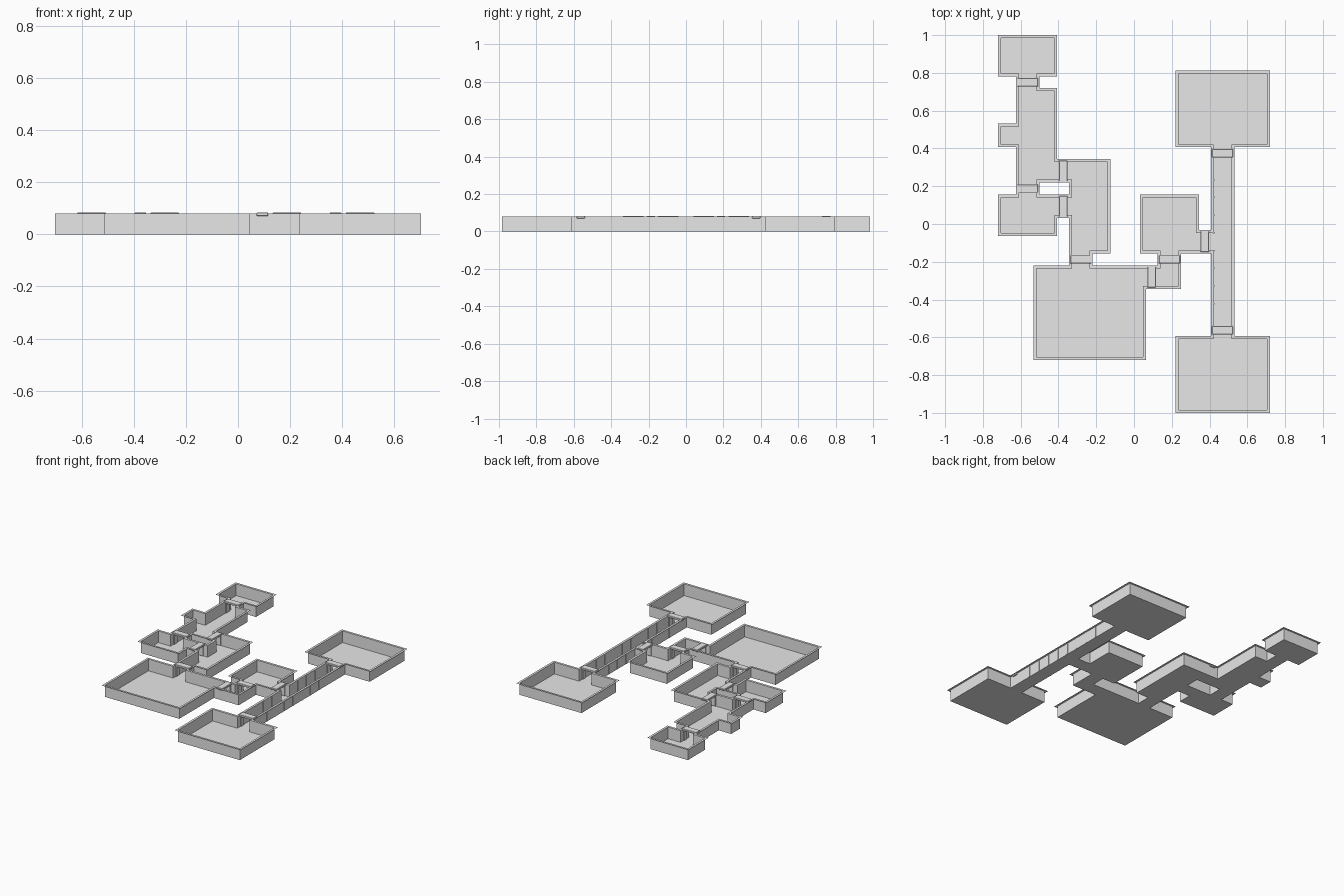
import bpy, bmesh
from mathutils import Vector

cube = bpy.data.objects.get("Cube")
if cube:
    bpy.data.objects.remove(cube, do_unlink=True)

COLS, ROWS = 15, 21
LIP = 0.0155                       # width of the flat rim around the walls
TILE = (2 - 2 * LIP) / ROWS        # plan is laid out on a square tile grid
HEIGHT = 0.08

stone = bpy.data.materials.new("light_grey_stone")
stone.use_nodes = True
stone.diffuse_color = (0.8, 0.8, 0.8, 1)
stone.node_tree.nodes["Principled BSDF"].inputs["Base Color"].default_value = (0.8, 0.8, 0.8, 1)

# Rooms as tile rectangles: first column, first row from the back, width, depth
rooms = {
    "back_right_cell": [(0, 0, 3, 2)],
    "back_right_hall": [(1, 3, 2, 5), (0, 5, 1, 1)],
    "right_cell": [(0, 9, 3, 2)],
    "middle_hall": [(4, 7, 2, 5)],
    "great_hall": [(2, 13, 6, 5)],
    "small_lobby": [(9, 13, 1, 1)],
    "middle_chamber": [(8, 9, 3, 3)],
    "long_corridor": [(12, 7, 1, 9)],
    "back_left_chamber": [(10, 2, 5, 4)],
    "front_left_chamber": [(10, 17, 5, 4)],
}

# Doorway tiles and whether the passage runs along x
doors = [(1, 2, False), (1, 8, False), (3, 7, True), (3, 9, True), (4, 12, False),
         (8, 13, True), (9, 12, False), (11, 11, True), (12, 6, False), (12, 16, False)]


def tiles_of(rects):
    return {(c + i, r + j) for c, r, w, d in rects for i in range(w) for j in range(d)}


def centre(cell, z=0):
    return Vector(((cell[0] + 0.5 - COLS / 2) * TILE, (ROWS / 2 - cell[1] - 0.5) * TILE, z))


def finish(name, bm):
    mesh = bpy.data.meshes.new(name)
    bm.to_mesh(mesh)
    bm.free()
    mesh.materials.append(stone)
    obj = bpy.data.objects.new(name, mesh)
    bpy.context.collection.objects.link(obj)
    return obj


def add_box(bm, low, high):
    made = bmesh.ops.create_cube(bm, size=1)["verts"]
    for v in made:
        v.co = Vector([(a + b) / 2 + k * (b - a) for a, b, k in zip(low, high, v.co)])


plan = set().union(*(tiles_of(r) for r in rooms.values()), {(c, r) for c, r, _ in doors})


def build_room(name, cells):
    """Floor, thin walls along the open sides, and a mitred outward rim."""
    bm = bmesh.new()

    def face(points):
        bm.faces.new([bm.verts.new(p) for p in points])

    half = TILE / 2
    up = Vector((0, 0, HEIGHT))
    for c, r in sorted(cells):
        mid = centre((c, r))
        face([mid + Vector((x * half, y * half, 0))
              for x, y in ((-1, -1), (1, -1), (1, 1), (-1, 1))])
        for dx, dy in ((1, 0), (0, 1), (-1, 0), (0, -1)):
            if (c + dx, r - dy) in plan:
                continue
            out, along = Vector((dx, dy, 0)), Vector((-dy, dx, 0))
            inner, outer = [], []
            for s in (-1, 1):
                side = (c - dy * s, r - dx * s)
                diagonal = (side[0] + dx, side[1] - dy)
                shift = -LIP if diagonal in plan else 0 if side in plan else LIP
                p = mid + out * half + along * half * s
                inner.append(p)
                outer.append(p + up + out * LIP + along * shift * s)
            a, b = inner
            face([b, a, a + up, b + up])
            face([a + up, outer[0], outer[1], b + up])
    bmesh.ops.remove_doubles(bm, verts=bm.verts, dist=0.0001)
    bmesh.ops.dissolve_limit(bm, angle_limit=0.01, verts=bm.verts, edges=bm.edges)
    finish(name, bm)


for room, rects in rooms.items():
    build_room(room, tiles_of(rects))

# Doorways: a walled passage tile with a frame of two posts and a lintel
for i, (c, r, along_x) in enumerate(doors, 1):
    build_room(f"doorway_{i}", {(c, r)})
    bm = bmesh.new()
    mid = centre((c, r))
    deep, span, post = 0.022, TILE / 2 + 0.008, 0.007

    def part(u0, u1, v, z0, z1):
        # u runs across the opening, v along the passage
        low, high = ((-v, u0, z0), (v, u1, z1)) if along_x else ((u0, -v, z0), (u1, v, z1))
        add_box(bm, mid + Vector(low), mid + Vector(high))

    part(-span, span, deep, 0.07, 0.084)
    for s in (-1, 1):
        u = sorted((s * (TILE / 2 - post), s * (TILE / 2 - 0.0005)))
        part(u[0], u[1], deep * 0.8, 0.0005, 0.071)
    frame = finish(f"door_frame_{i}", bm)
    bevel = frame.modifiers.new("soft_edges", 'BEVEL')
    bevel.width = 0.002
    bevel.segments = 1

# Slim ribs at the tile joints of the long corridor
bm = bmesh.new()
for row in range(8, 16):
    joint = centre((12, row)) + Vector((0, TILE / 2, 0))
    for s in (-1, 1):
        at = joint + Vector((s * TILE / 2, 0, 0))
        add_box(bm, at + Vector((-0.003, -0.004, 0.001)), at + Vector((0.003, 0.004, HEIGHT - 0.001)))
finish("corridor_ribs", bm)
